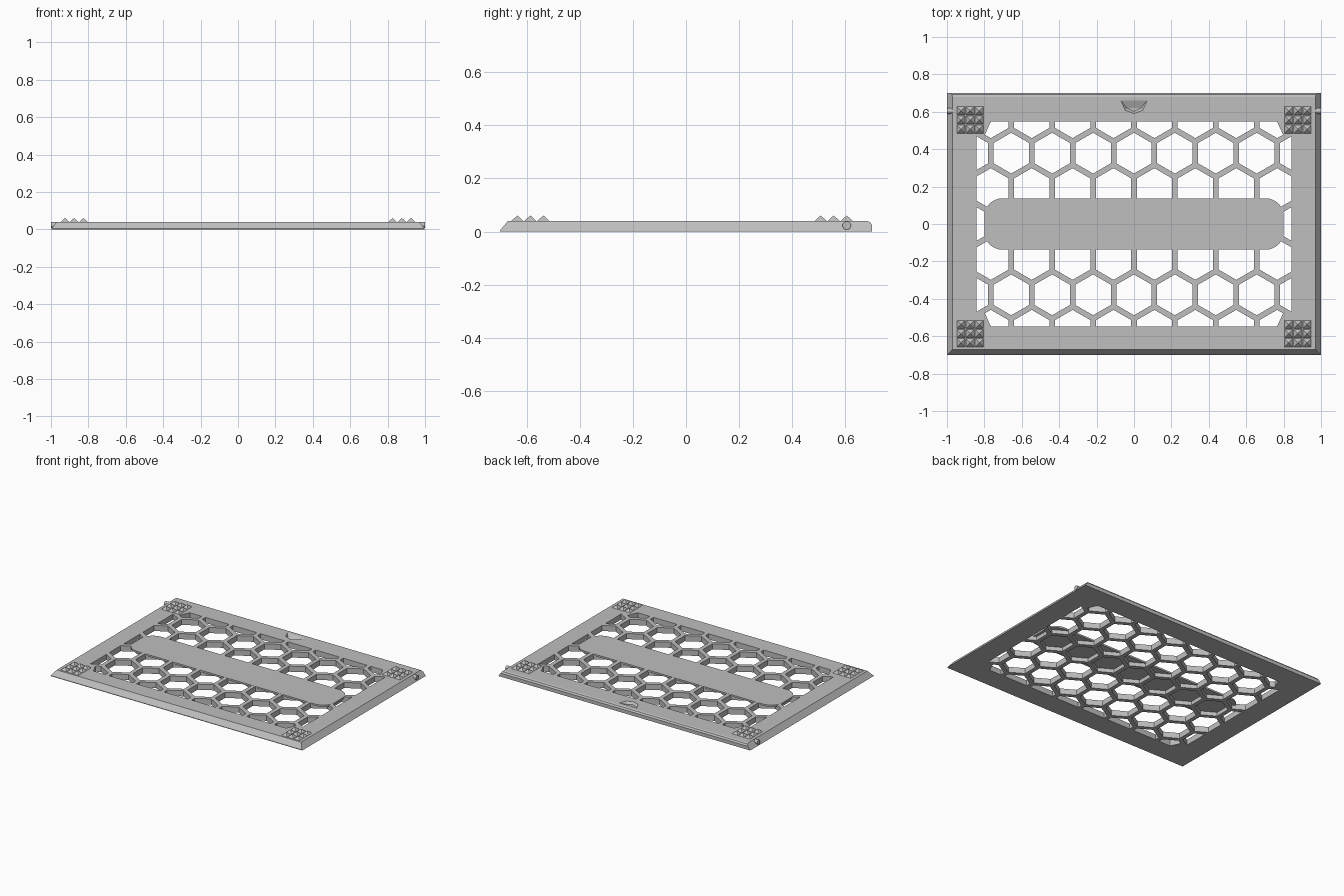
import bpy, bmesh, math
from mathutils import Vector, Matrix

cube = bpy.data.objects.get("Cube")
if cube:
    bpy.data.objects.remove(cube)

TOP = 0.04                      # plate thickness
PITCH = 0.2187                  # honeycomb spacing
ROW = PITCH * math.sqrt(3) / 2
WIN_X, WIN_Y = 0.843, 0.547     # window half size

grey = bpy.data.materials.new("light_grey")
grey.use_nodes = True
grey.diffuse_color = (0.52, 0.52, 0.52, 1)
grey.node_tree.nodes["Principled BSDF"].inputs["Base Color"].default_value = grey.diffuse_color


def make(name, bm):
    bmesh.ops.recalc_face_normals(bm, faces=bm.faces)
    mesh = bpy.data.meshes.new(name)
    bm.to_mesh(mesh)
    bm.free()
    mesh.materials.append(grey)
    ob = bpy.data.objects.new(name, mesh)
    bpy.context.scene.collection.objects.link(ob)
    return ob


def hull(points):
    bm = bmesh.new()
    for p in points:
        bm.verts.new(p)
    bmesh.ops.convex_hull(bm, input=bm.verts[:])
    bmesh.ops.dissolve_limit(bm, angle_limit=0.01, verts=bm.verts[:], edges=bm.edges[:])
    return bm


def cut(ob, cutter):
    mod = ob.modifiers.new("cut", "BOOLEAN")
    mod.operation = "DIFFERENCE"
    mod.solver = "EXACT"
    mod.object = cutter
    deps = bpy.context.evaluated_depsgraph_get()
    mesh = bpy.data.meshes.new_from_object(ob.evaluated_get(deps))
    ob.modifiers.clear()
    ob.data = mesh
    bpy.data.objects.remove(cutter)


def prism(bm, outline, z0, z1):
    face = bm.faces.new([bm.verts.new((x, y, z0)) for x, y in outline])
    new = bmesh.ops.extrude_face_region(bm, geom=[face])["geom"]
    bmesh.ops.translate(bm, vec=(0, 0, z1 - z0),
                        verts=[g for g in new if isinstance(g, bmesh.types.BMVert)])


def clip(outline, point, normal):
    # keep the side of the outline behind the line
    side = lambda p: (Vector(p) - Vector(point)).dot(Vector(normal))
    kept = []
    for a, b in zip(outline, outline[1:] + outline[:1]):
        da, db = side(a), side(b)
        if da <= 0:
            kept.append(a)
        if da * db < 0:
            kept.append(tuple(Vector(a).lerp(Vector(b), da / (da - db))))
    return kept


# Plate: sloped front and ends, rounded back edge
profile = [(-0.7, 0), (-0.7, 0.004), (-0.67, TOP), (0.68, TOP),
           (0.692, 0.036), (0.7, 0.025), (0.7, 0)]
plate = make("plate", hull([(s * (1 - 0.75 * z), y, z) for y, z in profile for s in (-1, 1)]))

# Honeycomb openings, trimmed to the window and to the corner pads
cells = bmesh.new()
for row in range(-3, 4):
    for col in range(-5, 6):
        cx, cy = (col + (row % 2) / 2) * PITCH, row * ROW
        hexagon = [(cx + 0.109 * math.sin(k * math.pi / 3),
                    cy + 0.109 * math.cos(k * math.pi / 3)) for k in range(6)]
        for s in (-1, 1):
            hexagon = clip(hexagon, (s * WIN_X, 0), (s, 0))
            hexagon = clip(hexagon, (0, s * WIN_Y), (0, s))
            if abs(row) == 3:
                t = 1 if row > 0 else -1
                hexagon = clip(hexagon, (s * 0.8, t * 0.47), (s * 0.9, t * 0.4))
        if len(hexagon) > 2:
            prism(cells, hexagon, -0.02, 0.06)
cut(plate, make("cell_cutter", cells))

# Finger recess near the back edge, with a floor that rises to the rear
rim = [(-0.07, 0.66), (-0.047, 0.608), (0, 0.59), (0.047, 0.608), (0.07, 0.66)]
points = [(x, y, z) for x, y in rim for z in (TOP, 0.06)]
points += [(x * 0.8, y + 0.012, 0.024) for x, y in rim[1:4]]
cut(plate, make("recess_cutter", hull(points)))

# Thin rounded bar over the middle of the honeycomb
bar = bmesh.new()
outline = []
for sx, sy, start in ((1, 1, 0), (-1, 1, 90), (-1, -1, 180), (1, -1, 270)):
    for k in range(9):
        a = math.radians(start + k * 11.25)
        outline.append((sx * 0.705 + 0.095 * math.cos(a), sy * 0.042 + 0.095 * math.sin(a)))
prism(bar, outline, 0.028, TOP + 0.0003)
make("centre_bar", bar)

# Corner grip pads of small pyramids
for end, cy in (("front", -0.586), ("back", 0.556)):
    for side, sx in (("left", 1), ("right", -1)):
        pad = bmesh.new()
        for i in (-1, 0, 1):
            for j in (-1, 0, 1):
                place = Matrix.Translation((sx * 0.876 + i * 0.049, cy + j * 0.049, TOP + 0.01))
                turn = Matrix.Rotation(math.pi / 4, 4, "Z")
                bmesh.ops.create_cone(pad, cap_ends=True, segments=4, radius1=0.033,
                                      radius2=0, depth=0.022, matrix=place @ turn)
        make(f"{end}_{side}_grip_pad", pad)

# Hinge pegs at both ends
for side, sx in (("left", 1), ("right", -1)):
    peg = bmesh.new()
    place = Matrix.Translation((sx * 0.98, 0.605, 0.023)) @ Matrix.Rotation(math.pi / 2, 4, "Y")
    bmesh.ops.create_cone(peg, cap_ends=True, segments=16, radius1=0.016, radius2=0.016,
                          depth=0.04, matrix=place)
    make(f"{side}_hinge_peg", peg)
